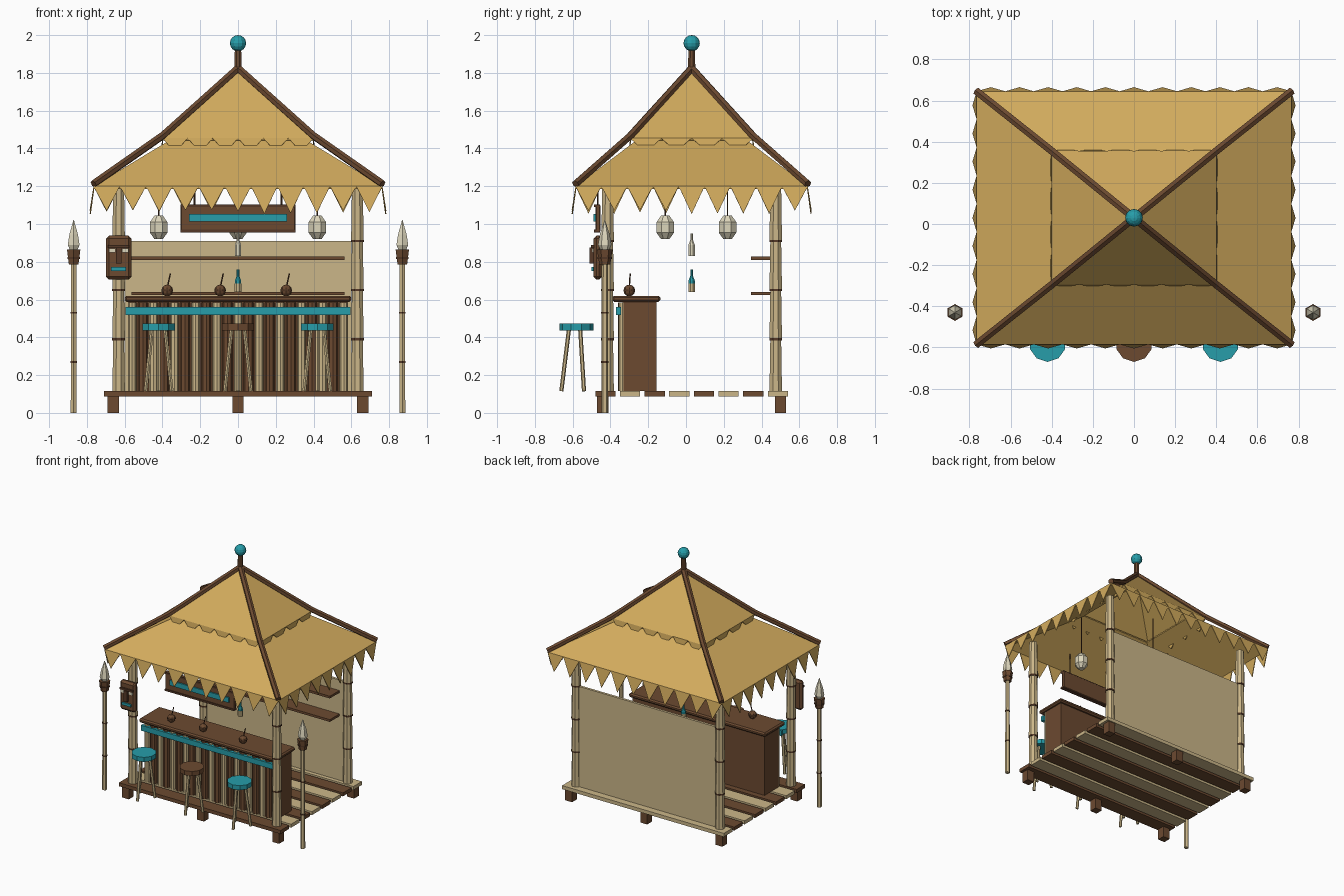
import bpy, bmesh, math, random
from mathutils import Vector

if "Cube" in bpy.data.objects:
    bpy.data.objects.remove(bpy.data.objects["Cube"])

random.seed(4)

def mat(name, r, g, b):
    m = bpy.data.materials.new(name)
    m.diffuse_color = (r, g, b, 1)
    m.use_nodes = True
    m.node_tree.nodes["Principled BSDF"].inputs["Base Color"].default_value = m.diffuse_color
    return m

THATCH = mat("thatch", .65, .41, .11)
BAMBOO = mat("bamboo", .60, .47, .25)
BROWN = mat("brown_wood", .15, .068, .03)
DARK = mat("dark_wood", .09, .04, .02)
TEAL = mat("teal", .02, .34, .40)
CREAM = mat("cream", .72, .67, .50)

def finish(name, bm, m):
    me = bpy.data.meshes.new(name)
    bm.to_mesh(me)
    bm.free()
    me.materials.append(m)
    ob = bpy.data.objects.new(name, me)
    bpy.context.collection.objects.link(ob)
    return ob

def box(name, x, y, z, m, bevel=0):
    """Box from (min, max) ranges."""
    bm = bmesh.new()
    bmesh.ops.create_cube(bm, size=1)
    for v in bm.verts:
        v.co = [(r[0] + r[1]) / 2 + c * (r[1] - r[0]) for r, c in zip((x, y, z), v.co)]
    ob = finish(name, bm, m)
    if bevel:
        b = ob.modifiers.new("bevel", 'BEVEL')
        b.width, b.segments = bevel, 1
    return ob

def lathe(name, prof, loc, m, n=8):
    """Closed solid of revolution from (radius, z) points."""
    bm = bmesh.new()
    rings = [[bm.verts.new((loc[0] + r * math.cos(2 * math.pi * (i + .5) / n),
                            loc[1] + r * math.sin(2 * math.pi * (i + .5) / n),
                            loc[2] + z)) for i in range(n)] for r, z in prof]
    for a, b in zip(rings, rings[1:]):
        for i in range(n):
            j = (i + 1) % n
            bm.faces.new((a[i], a[j], b[j], b[i]))
    bm.faces.new(rings[0][::-1])
    bm.faces.new(rings[-1])
    return finish(name, bm, m)

def rod(name, a, b, r, m, n=6, r2=None):
    a, b = Vector(a), Vector(b)
    bm = bmesh.new()
    bmesh.ops.create_cone(bm, cap_ends=True, segments=n, radius1=r,
                          radius2=r if r2 is None else r2, depth=(b - a).length)
    bmesh.ops.rotate(bm, matrix=(b - a).to_track_quat('Z', 'Y').to_matrix(), verts=bm.verts)
    bmesh.ops.translate(bm, vec=(a + b) / 2, verts=bm.verts)
    return finish(name, bm, m)

def ball(name, loc, r, m, u=10, v=7, sz=1):
    bm = bmesh.new()
    bmesh.ops.create_uvsphere(bm, u_segments=u, v_segments=v, radius=r)
    for w in bm.verts:
        w.co = (w.co.x + loc[0], w.co.y + loc[1], w.co.z * sz + loc[2])
    return finish(name, bm, m)

# Deck: alternating planks on short feet
pitch = (1.02 - .107) / 7
for i in range(8):
    y = -.48 + i * pitch
    box("deck_plank", (-.71, .71), (y, y + .107), (.087, .115), BAMBOO if i % 2 else BROWN)
for x in (-.66, 0, .66):
    for y in (-.44, .50):
        box("deck_foot", (x - .03, x + .03), (y - .03, y + .03), (0, .09), BROWN)

# Bamboo corner posts with node rings
nodes = (.11, .39, .65, .91, 1.2)
for x in (-.632, .632):
    for y in (-.415, .475):
        prof = []
        for a, b in zip(nodes, nodes[1:]):
            prof += [(.036, a), (.031, b)]
        lathe("bamboo_post", prof, (x, y, 0), BAMBOO)
        for z in nodes[1:-1]:
            lathe("post_node", [(.037, -.006), (.037, .006)], (x, y, z), DARK)

# Back wall and shelves
box("back_wall", (-.6, .6), (.465, .485), (.11, .91), BAMBOO)
for z in (.632, .818):
    box("shelf", (-.565, .565), (.345, .465), (z - .009, z + .009), BROWN)

# Bottles
for z, m in ((.64, TEAL), (.83, CREAM)):
    lathe("bottle", [(.018, 0), (.018, .06), (.008, .085), (.008, .12)], (0, .03, z), m)
lathe("bottle_label", [(.0195, .0), (.0195, .045)], (0, .03, .64), BAMBOO)

# Counter: body, slatted front, band and top
box("counter_body", (-.58, .58), (-.335, -.157), (.115, .59), BROWN)
for i in range(21):
    x = -.56 + i * .056
    tan = i % 2 == 0
    rod("counter_slat", (x, -.335, .115), (x, -.335, .585), .022 if tan else .026,
        BAMBOO if tan else BROWN, 8)
box("counter_band", (-.595, .595), (-.37, -.345), (.518, .56), TEAL)
box("counter_top", (-.6, .6), (-.39, -.135), (.588, .62), BROWN, .01)

# Coconut drinks
for x in (-.375, -.095, .255):
    ball("coconut", (x, -.30, .648), .031, BROWN, 8, 6)
    lathe("coconut_rim", [(.033, -.003), (.033, .003)], (x, -.30, .65), DARK)
    rod("drink_straw", (x, -.30, .66), (x + .017, -.295, .738), .004, DARK, 5)

# Stools with three splayed legs
for x, m in ((-.42, TEAL), (0, BROWN), (.42, TEAL)):
    lathe("stool_seat", [(.09, .437), (.09, .473)], (x, -.58, 0), m, 10)
    for k in range(3):
        a = math.radians(-90 + 120 * k)
        c, s = math.cos(a), math.sin(a)
        rod("stool_leg", (x + .08 * c, -.58 + .08 * s, .115),
            (x + .04 * c, -.58 + .04 * s, .44), .011, BAMBOO)

# Torches
for x in (-.87, .87):
    lathe("torch_pole", [(.018, 0), (.016, .79)], (x, -.43, 0), BAMBOO, 6)
    for z in (.27, .53):
        lathe("torch_node", [(.02, -.005), (.02, .005)], (x, -.43, z), DARK, 6)
    lathe("torch_cup", [(.029, .785), (.041, .865)], (x, -.43, 0), BROWN, 6)
    lathe("torch_band", [(.038, .815), (.039, .825)], (x, -.43, 0), DARK, 6)
    lathe("torch_flame", [(.022, .86), (.036, .89), (.026, .945), (.002, 1.02)],
          (x, -.43, 0), CREAM, 6)

# Hanging lanterns
for x, y in ((-.42, -.11), (.42, -.11), (0, .22)):
    lathe("lantern", [(.024, -.062), (.05, -.028), (.05, .028), (.024, .062)],
          (x, y, .982), CREAM)
    rod("lantern_cord", (x, y, 1.04), (x, y, 1.36), .004, DARK, 5)

# Hanging sign
box("sign_board", (-.305, .305), (-.48, -.452), (.958, 1.102), BROWN, .006)
for z in (.963, 1.097):
    box("sign_rim", (-.305, .305), (-.486, -.455), (z - .007, z + .007), DARK)
box("sign_panel", (-.26, .26), (-.49, -.47), (1.012, 1.052), TEAL)
for x in (-.23, .23):
    rod("sign_cord", (x, -.467, 1.09), (x, -.467, 1.28), .005, DARK, 5)

# Carved mask on the left front post
mx = -.632
box("mask_face", (mx - .068, mx + .068), (-.49, -.445), (.705, .938), BROWN, .016)
box("mask_brow", (mx - .055, mx + .055), (-.503, -.48), (.872, .888), DARK)
box("mask_nose", (mx - .014, mx + .014), (-.512, -.48), (.79, .875), DARK)
box("mask_mouth", (mx - .04, mx + .04), (-.50, -.48), (.752, .772), TEAL)
for s in (-1, 1):
    box("mask_eye", (mx + s * .034 - .017, mx + s * .034 + .017), (-.498, -.48), (.848, .87), CREAM)

# Two-tier thatched roof with a toothed fringe on each tier
CY = .03
def corners(hx, hy, z):
    return [Vector((sx * hx, CY + sy * hy, z)) for sx, sy in ((-1, -1), (1, -1), (1, 1), (-1, 1))]

def tier(name, low, high):
    bm = bmesh.new()
    a, b = [[bm.verts.new(c) for c in ring] for ring in (low, high)]
    for i in range(4):
        j = (i + 1) % 4
        bm.faces.new((a[i], a[j], b[j], b[i]))
    so = finish(name, bm, THATCH).modifiers.new("thickness", 'SOLIDIFY')
    so.thickness = .015

def fringe(name, ring, counts, depth, lean):
    bm = bmesh.new()
    for i in range(4):
        a, b = ring[i], ring[(i + 1) % 4]
        n, d = counts[i % 2], (b - a).normalized()
        out = Vector((d.y, -d.x, 0))
        for k in range(n):
            p, q = a.lerp(b, k / n), a.lerp(b, (k + 1) / n)
            tip = (p + q) / 2 + out * lean - Vector((0, 0, depth * random.uniform(.88, 1.06)))
            bm.faces.new([bm.verts.new(c) for c in (p, tip, q)])
    finish(name, bm, THATCH).modifiers.new("thickness", 'SOLIDIFY').thickness = .006

eave, brk = corners(.765, .615, 1.2), corners(.40, .325, 1.455)
tier("lower_roof", eave, corners(.31, .25, 1.475))
tier("upper_roof", brk, corners(.004, .004, 1.815))
fringe("eave_fringe", eave, (11, 9), .14, .02)
fringe("upper_fringe", brk, (6, 4), .08, .01)

# Hip poles along both tiers, then finial
up = Vector((0, 0, .012))
for e, b in zip(eave, brk):
    rod("lower_hip_pole", e + up, b + up, .021, BROWN)
    rod("upper_hip_pole", b + up, Vector((0, CY, 1.825)), .021, BROWN)
lathe("finial_post", [(.022, 1.80), (.018, 1.93)], (0, CY, 0), BROWN)
ball("finial_ball", (0, CY, 1.957), .043, TEAL, 12, 8)
